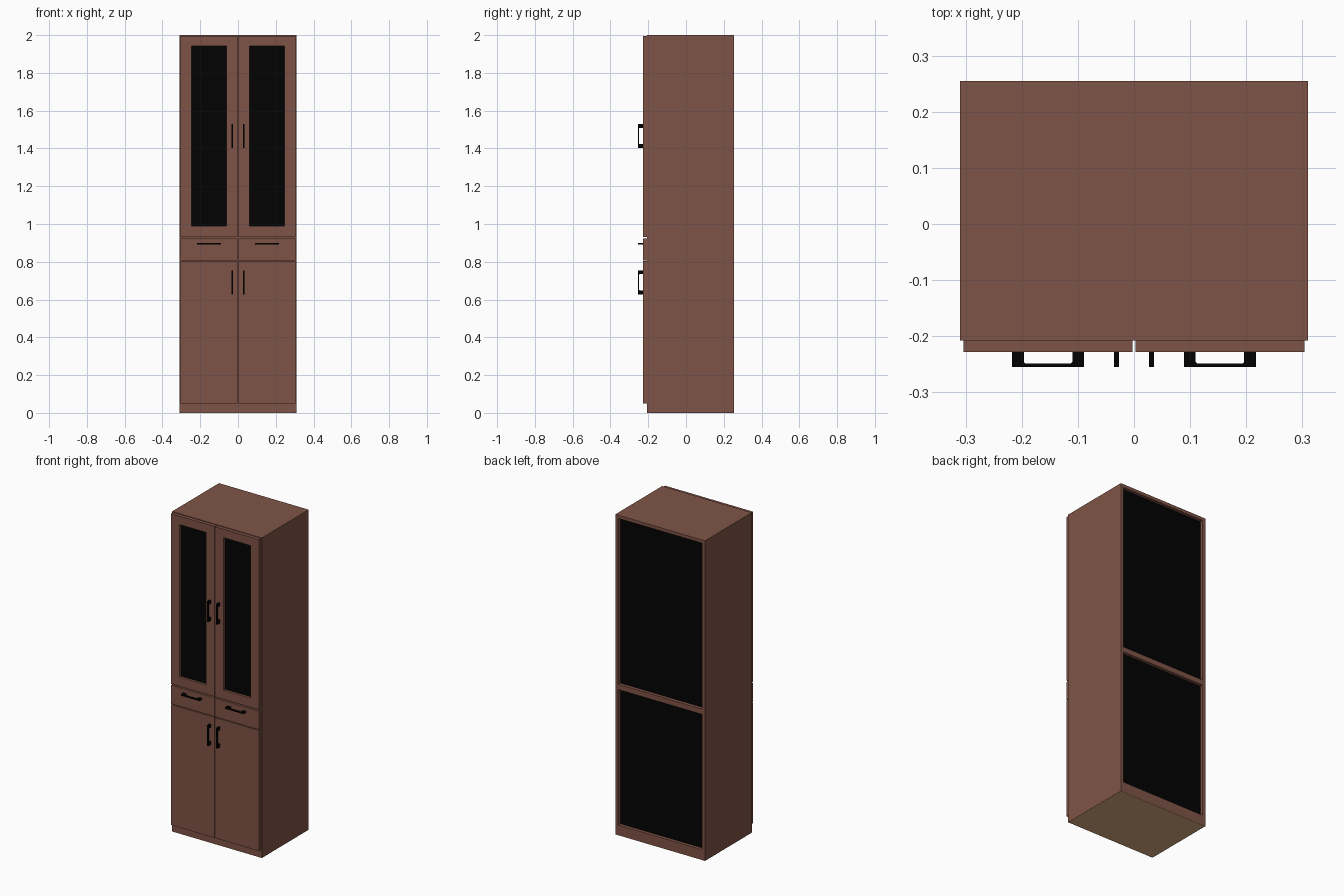
import bpy, bmesh

if "Cube" in bpy.data.objects:
    bpy.data.objects.remove(bpy.data.objects["Cube"])


def material(name, srgb):
    lin = [((c / 255 + 0.055) / 1.055) ** 2.4 if c > 10 else c / 255 / 12.92 for c in srgb]
    m = bpy.data.materials.new(name)
    m.diffuse_color = (*lin, 1)
    m.use_nodes = True
    m.node_tree.nodes["Principled BSDF"].inputs["Base Color"].default_value = m.diffuse_color
    return m


BROWN = material("brown wood", (127, 84, 70))
BLACK = material("black", (2, 2, 2))
TAN = material("tan underside", (220, 171, 128))


def finish(name, bm, mat):
    bmesh.ops.recalc_face_normals(bm, faces=bm.faces)
    me = bpy.data.meshes.new(name)
    bm.to_mesh(me)
    bm.free()
    me.materials.append(mat)
    ob = bpy.data.objects.new(name, me)
    bpy.context.collection.objects.link(ob)
    return ob


def box(name, x, y, z, mat=BROWN):
    bm = bmesh.new()
    bmesh.ops.create_cube(bm, size=1)
    for v in bm.verts:
        for i, (a, b) in enumerate((x, y, z)):
            v.co[i] = a if v.co[i] < 0 else b
    return finish(name, bm, mat)


def prism(name, outline, to3d, depth, mat):
    """Extrude a 2D outline mapped into space by to3d along depth."""
    bm = bmesh.new()
    f = bm.faces.new([bm.verts.new(to3d(*p)) for p in outline])
    new = bmesh.ops.extrude_face_region(bm, geom=[f])["geom"]
    bmesh.ops.translate(bm, vec=depth, verts=[v for v in new if isinstance(v, bmesh.types.BMVert)])
    return finish(name, bm, mat)


W, FRONT, BACK, T = 0.31, -0.2075, 0.255, 0.02
DOOR = -0.2285         # front plane of doors
TIP = -0.255           # front plane of handles

# Carcass boards
box("left_side", (-W, -W + T), (FRONT, BACK), (0, 2))
box("right_side", (W - T, W), (FRONT, BACK), (0, 2))
INNER = (-W + T, W - T)
box("top_board", INNER, (FRONT, BACK), (2 - T, 2))
box("middle_board", INNER, (FRONT, BACK), (0.91, 0.943))
box("base", INNER, (FRONT, BACK), (0.002, 0.064))
box("drawer_rail", INNER, (FRONT, FRONT + 0.03), (0.795, 0.815))
box("centre_post", (-0.01, 0.01), (FRONT, FRONT + 0.02), (0.06, 1.985))
box("underside", (-W, W), (FRONT, BACK), (-0.0005, 0.0025), TAN)

# Recessed back panels
for name, z in (("upper_back_panel", (0.943, 1.98)), ("lower_back_panel", (0.064, 0.91))):
    box(name, INNER, (BACK - 0.028, BACK - 0.02), z, BLACK)


# U-shaped pull handle: wide feet, thin grip with slightly eased inner corners
def handle(name, cx, cz, vertical):
    h, foot, grip, e, w = 0.064, 0.021, TIP + 0.006, 0.003, 0.0045
    half = [(h, TIP), (h, DOOR), (h - foot, DOOR), (h - foot, grip + e), (h - foot - e, grip)]
    outline = half + [(-a, y) for a, y in reversed(half)]
    if vertical:
        prism(name, outline, lambda a, y: (cx - w, y, cz + a), (2 * w, 0, 0), BLACK)
    else:
        prism(name, outline, lambda a, y: (cx + a, y, cz - w), (0, 0, 2 * w), BLACK)


# Doors, drawers and handles on each side
for side, s in (("left", -1), ("right", 1)):
    def span(a, b):
        return tuple(sorted((s * a, s * b)))
    Y = (DOOR, FRONT)
    box(side + "_lower_door", span(0.0025, 0.304), Y, (0.05, 0.803))
    box(side + "_drawer_front", span(0.0025, 0.304), Y, (0.808, 0.924))

    # Framed glass door
    z0, z1, g0, g1 = 0.932, 1.996, 0.99, 1.943
    box(side + "_door_inner_stile", span(0.0025, 0.06), Y, (z0, z1))
    box(side + "_door_outer_stile", span(0.246, 0.304), Y, (z0, z1))
    box(side + "_door_bottom_rail", span(0.06, 0.246), Y, (z0, g0))
    box(side + "_door_top_rail", span(0.06, 0.246), Y, (g1, z1))
    box(side + "_glass", span(0.06, 0.246), (DOOR + 0.015, DOOR + 0.02), (g0, g1), BLACK)

    handle(side + "_upper_door_handle", s * 0.031, 1.466, True)
    handle(side + "_lower_door_handle", s * 0.031, 0.691, True)
    handle(side + "_drawer_handle", s * 0.153, 0.896, False)
